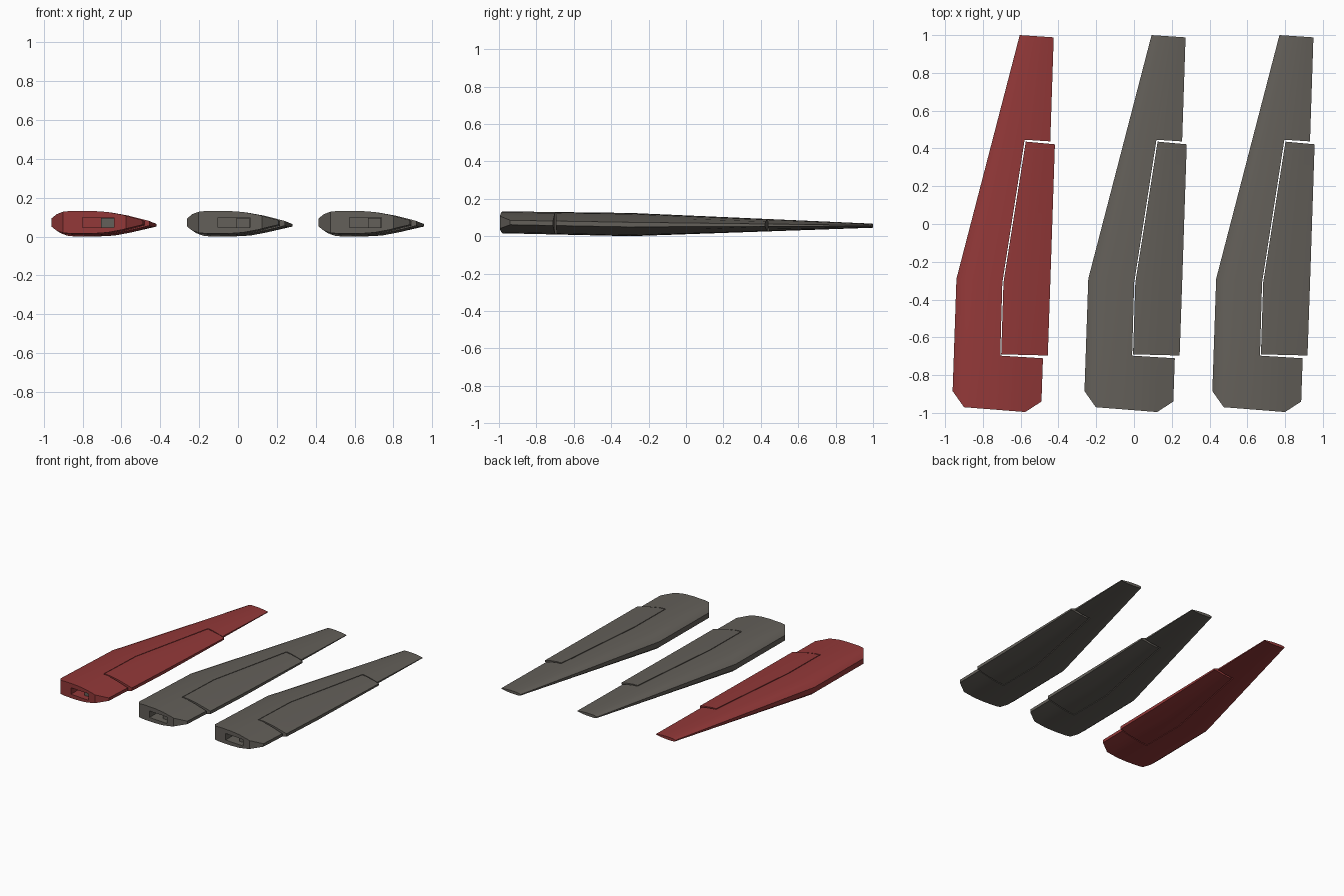
import bpy, bmesh, math
from mathutils import Vector

if "Cube" in bpy.data.objects:
    bpy.data.objects.remove(bpy.data.objects["Cube"])

def material(name, rgb):
    m = bpy.data.materials.new(name)
    m.diffuse_color = (*rgb, 1)
    m.use_nodes = True
    m.node_tree.nodes["Principled BSDF"].inputs["Base Color"].default_value = m.diffuse_color
    return m

RED = material("dark red", (0.29, 0.04, 0.04))
GREY = material("warm grey", (0.125, 0.115, 0.10))

# airfoil: (chord fraction, half thickness fraction)
SECTION = [(0, .35), (.06, .72), (.13, .92), (.22, 1), (.45, 1), (.62, .9), (.78, .66), (1, .2)]
# spanwise stations: leading point, trailing point, centre height, half thickness
STATIONS = [((-.963, -.965), (-.492, -1.002), .074, .0585),
            ((-.94, -.29), (-.468, -.31), .062, .062),
            ((-.605, 1.0), (-.425, .988), .056, .011)]
# hinge outline for the moving flap and the slightly larger pocket in the fin
FLAP = [(-.703, -.690), (-.3, -.700), (-.3, .411), (-.573, .436), (-.691, -.31)]
POCKET = [(-.708, -.697), (-.3, -.722), (-.3, .428), (-.579, .446), (-.697, -.31)]

def to_object(bm, name, mat):
    bmesh.ops.recalc_face_normals(bm, faces=bm.faces)
    me = bpy.data.meshes.new(name)
    bm.to_mesh(me)
    bm.free()
    me.materials.append(mat)
    ob = bpy.data.objects.new(name, me)
    bpy.context.collection.objects.link(ob)
    return ob

def loft(name, mat, extra=0.0, chop=False):
    bm = bmesh.new()
    rings = []
    for (lx, ly), (tx, ty), c, h in STATIONS:
        tx += extra
        pts = [(u, t) for u, t in SECTION] + [(u, -t) for u, t in reversed(SECTION)]
        rings.append([bm.verts.new((lx + (tx - lx) * u, ly + (ty - ly) * u, c + h * t))
                      for u, t in pts])
    n = len(rings[0])
    for a, b in zip(rings, rings[1:]):
        for i in range(n):
            j = (i + 1) % n
            bm.faces.new((a[i], a[j], b[j], b[i]))
    bm.faces.new(rings[0])
    bm.faces.new(rings[-1])
    if chop:  # clipped root corners
        for co, no in (((-.96, -.885, 0), (-.085, -.06, 0)), ((-.49, -.94, 0), (.057, -.088, 0))):
            bmesh.ops.bisect_plane(bm, geom=bm.verts[:] + bm.edges[:] + bm.faces[:],
                                   plane_co=co, plane_no=Vector(no).normalized(), clear_outer=True)
            bmesh.ops.holes_fill(bm, edges=[e for e in bm.edges if e.is_boundary], sides=0)
    return to_object(bm, name, mat)

def prism(name, pts, z0, z1, mat):
    bm = bmesh.new()
    lo = [bm.verts.new((x, y, z0)) for x, y in pts]
    hi = [bm.verts.new((x, y, z1)) for x, y in pts]
    bm.faces.new(lo)
    bm.faces.new(hi)
    for i in range(len(pts)):
        j = (i + 1) % len(pts)
        bm.faces.new((lo[i], lo[j], hi[j], hi[i]))
    return to_object(bm, name, mat)

def box(name, x0, x1, y0, y1, z0, z1, mat):
    return prism(name, [(x0, y0), (x1, y0), (x1, y1), (x0, y1)], z0, z1, mat)

def boolean(ob, cutter, op):
    m = ob.modifiers.new("cut", 'BOOLEAN')
    m.operation, m.object, m.solver = op, cutter, 'EXACT'
    dg = bpy.context.evaluated_depsgraph_get()
    me = bpy.data.meshes.new_from_object(ob.evaluated_get(dg))
    ob.modifiers.clear()
    ob.data = me
    bpy.data.objects.remove(cutter)

def soften(ob):
    ob.data.shade_smooth()
    ob.data.set_sharp_from_angle(angle=math.radians(20))

def fin(label, mat, dx):
    # main fin with flap pocket and root socket
    body = loft(label + "_fin", mat, chop=True)
    boolean(body, prism("pocket_cutter", POCKET, -.2, .4, mat), 'DIFFERENCE')
    boolean(body, box("socket_cutter", -.8, -.637, -1.1, -.74, .046, .098, mat), 'DIFFERENCE')
    # moving flap standing slightly proud of the trailing edge
    flap = loft(label + "_flap", mat, extra=.025)
    boolean(flap, prism("flap_cutter", FLAP, -.2, .4, mat), 'INTERSECT')
    # grey block inside the root socket
    block = box(label + "_socket_block", -.705, -.638, -.94, -.742, .047, .097, GREY)
    for ob in (body, flap):
        soften(ob)
    for ob in (body, flap, block):
        ob.location.x = dx

fin("left", RED, 0)
fin("middle", GREY, .698)
fin("right", GREY, 1.375)
